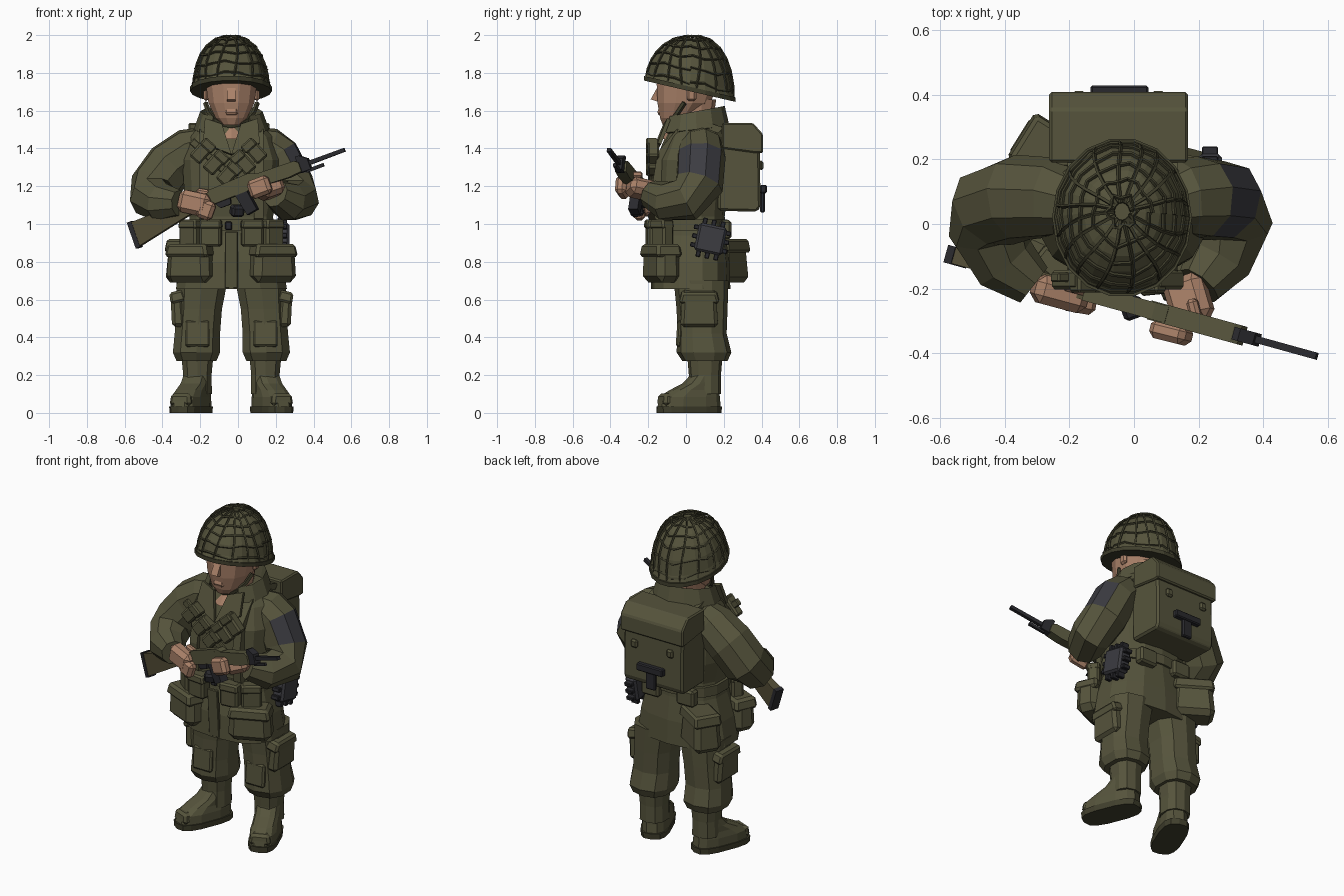
import bpy, bmesh, math
from mathutils import Vector, Matrix, Euler

if "Cube" in bpy.data.objects:
    bpy.data.objects.remove(bpy.data.objects["Cube"])

CX = -0.035  # body centre line


def material(name, r, g, b):
    m = bpy.data.materials.new(name)
    m.diffuse_color = (r, g, b, 1)
    m.use_nodes = True
    m.node_tree.nodes["Principled BSDF"].inputs["Base Color"].default_value = m.diffuse_color
    return m


OLIVE = material("olive cloth", 0.092, 0.088, 0.045)
NET = material("dark olive net", 0.052, 0.050, 0.026)
SKIN = material("skin", 0.40, 0.22, 0.14)
DARK = material("black metal", 0.022, 0.022, 0.026)
SLATE = material("slate patch", 0.045, 0.045, 0.053)
BROWN = material("olive brown wood", 0.085, 0.073, 0.036)


def mesh(name, verts, faces, mat, matrix=None, bevel=0):
    me = bpy.data.meshes.new(name)
    me.from_pydata([tuple(v) for v in verts], [], faces)
    bm = bmesh.new()
    bm.from_mesh(me)
    bmesh.ops.recalc_face_normals(bm, faces=bm.faces)
    if bevel:
        bmesh.ops.bevel(bm, geom=bm.edges[:], offset=bevel, segments=1, affect='EDGES')
    bm.to_mesh(me)
    bm.free()
    me.materials.append(mat)
    if matrix:
        me.transform(matrix)
    ob = bpy.data.objects.new(name, me)
    bpy.context.collection.objects.link(ob)
    return ob


def skin_rings(name, rings, mat, matrix=None, bevel=0):
    n, m = len(rings[0]), len(rings)
    verts = [v for r in rings for v in r]
    faces = [(i*n + j, i*n + (j+1) % n, (i+1)*n + (j+1) % n, (i+1)*n + j)
             for i in range(m-1) for j in range(n)]
    faces += [tuple(range(n)), tuple(range((m-1)*n, m*n))]
    return mesh(name, verts, faces, mat, matrix, bevel)


def loft(name, rings, mat, n=12, p=2.5, matrix=None):
    """Stacked rounded rings: (x, y, z, rx, ry)."""
    def pt(x, y, z, rx, ry, a):
        c, s = math.cos(a), math.sin(a)
        return (x + rx*math.copysign(abs(c)**(2/p), c), y + ry*math.copysign(abs(s)**(2/p), s), z)
    return skin_rings(name, [[pt(*r, (j+.5)*math.tau/n) for j in range(n)] for r in rings], mat, matrix)


def limb(name, pts, mat, n=9):
    """Tube along (x, y, z, radius) points."""
    P = [Vector(p[:3]) for p in pts]
    rings, u = [], None
    for i, c in enumerate(P):
        t = (P[min(i+1, len(P)-1)] - P[max(i-1, 0)]).normalized()
        if u is None:
            u = Vector((0, 1, 0)) if abs(t.y) < .8 else Vector((0, 0, 1))
        u = (u - t*u.dot(t)).normalized()
        w = t.cross(u)
        rings.append([c + pts[i][3]*(u*math.cos(j*math.tau/n) + w*math.sin(j*math.tau/n)) for j in range(n)])
    return skin_rings(name, rings, mat)


def box(name, c, size, mat, rot=(0, 0, 0), bevel=.012, top=1, matrix=None):
    x, y, z = (s/2 for s in size)
    rings = [[(-x*k, -y*k, h), (x*k, -y*k, h), (x*k, y*k, h), (-x*k, y*k, h)] for h, k in ((-z, 1), (z, top))]
    m = Matrix.Translation(c) @ Euler([math.radians(a) for a in rot]).to_matrix().to_4x4()
    return skin_rings(name, rings, mat, (matrix @ m) if matrix else m, bevel)


def prism(name, poly, x0, x1, mat, matrix=None, bevel=0):
    """(y, z) outline extruded along x."""
    return skin_rings(name, [[(x, y, z) for y, z in poly] for x in (x0, x1)], mat, matrix, bevel)


# Jacket, belt, neck and head
loft("jacket", [(CX, .025, .655, .30, .21), (CX, .025, .80, .275, .205), (CX, .03, .94, .235, .18),
                (CX, .03, 1.04, .225, .175), (CX, .025, 1.17, .255, .195), (CX, .03, 1.34, .265, .19),
                (CX, .05, 1.46, .225, .16), (CX, .05, 1.54, .15, .12)], OLIVE, 14)
loft("belt", [(CX, .03, .965, .245, .19), (CX, .03, 1.025, .245, .19)], OLIVE, 14)
box("buckle", (CX-.015, -.165, .99), (.035, .02, .045), DARK, bevel=.005)
box("jacket_placket", (CX, -.185, .81), (.07, .02, .3), OLIVE, (4, 0, 0), .004)
loft("neck", [(CX, .0, 1.45, .08, .13), (CX, .03, 1.52, .085, .11), (CX, .04, 1.66, .10, .12)], SKIN, 10)
loft("head", [(CX, -.065, 1.525, .05, .06), (CX, -.045, 1.56, .085, .095), (CX, -.01, 1.64, .125, .145),
              (CX, .005, 1.74, .14, .165), (CX, .01, 1.84, .135, .15)], SKIN, 12, 2.3)
prism("nose", [(-.14, 1.745), (-.187, 1.66), (-.14, 1.645)], CX-.022, CX+.022, SKIN)
box("mouth", (CX, -.132, 1.595), (.07, .035, .04), SKIN, (-20, 0, 0), .01)
for s in (-1, 1):
    box("ear", (CX+s*.135, .03, 1.69), (.025, .05, .08), SKIN)

# Raised collar, open at the front, and lapels
arc = [math.radians(a) for a in range(-55, 236, 29)]
ring = lambda rx, ry, z, dz: [(CX+rx*math.cos(a), .045+ry*math.sin(a), z+dz*math.sin(a)) for a in arc]
n = len(arc)
cv = ring(.145, .135, 1.49, .01) + ring(.165, .16, 1.595, .03) + ring(.2, .185, 1.50, .02)
collar = mesh("collar", cv, [(k*n+i, k*n+i+1, k*n+n+i+1, k*n+n+i) for k in range(2) for i in range(n-1)], OLIVE)
collar.modifiers.new("thickness", 'SOLIDIFY').thickness = .015
for s in (-1, 1):
    lv = [(CX+s*x, y, z) for x, y, z in ((.05, -.12, 1.53), (.14, -.10, 1.56), (.15, -.15, 1.43), (0, -.185, 1.37))]
    lapel = mesh("lapel", lv, [(0, 1, 2, 3)], OLIVE)
    lapel.modifiers.new("thickness", 'SOLIDIFY').thickness = .02


# Helmet shell with a tilted rim and a net over it
def dome(a, v, k=1.0):
    e = v*math.pi/2
    r = math.cos(e)**.85 * k * (1.07 if v < .02 else 1)
    x, y = .2*r*math.cos(a), .228*r*math.sin(a)
    base = 1.715 - .25*.23*math.sin(a)
    return Vector((CX+x-.002, .02+y + .02*v, base + (1.985*(1+(k-1)*.4)-base)*math.sin(e)))


levels = [0, .1, .28, .46, .64, .8, .93]
shell = [[dome(j*math.tau/18, v) for j in range(18)] for v in levels]
skin_rings("helmet", shell, OLIVE)
skin_rings("helmet_rim", [[dome(j*math.tau/18, 0, k) - Vector((0, 0, d)) for j in range(18)]
                          for k, d in ((1.01, -.012), (1.01, .012))], NET)
for j in range(16):
    a = (j+.35)*math.tau/16
    limb("net_strand", [(*dome(a + .12*math.sin(3*v+j), v, 1.015), .0065) for v in (.03, .15, .3, .45, .6, .78, .95)], NET, 4)
for i, v in enumerate((.08, .25, .42, .58, .75, .9)):
    limb("net_band", [(*dome(j*math.tau/18, v + .025*math.sin(j*2+i), 1.015), .0065) for j in range(19)], NET, 4)
limb("chin_strap", [(CX + .145*math.cos(t), .03-.125*math.sin(t), 1.72-.2*math.sin(t)**.8, .013)
                    for t in [i*math.pi/10 for i in range(1, 10)]], NET, 4)

# Arms with a patch on the left upper sleeve
limb("right_sleeve", [(-.16, .06, 1.43, .09), (-.25, .08, 1.39, .125), (-.36, .08, 1.31, .135), (-.44, .05, 1.20, .135),
                      (-.455, -.02, 1.14, .12), (-.40, -.12, 1.11, .105), (-.31, -.19, 1.11, .07)], OLIVE)
sleeve = limb("left_sleeve", [(.08, .06, 1.43, .09), (.15, .08, 1.40, .12), (.20, .08, 1.36, .13), (.275, .07, 1.21, .13),
                              (.31, 0, 1.13, .12), (.265, -.11, 1.12, .105), (.20, -.19, 1.16, .075)], OLIVE)
sleeve.data.materials.append(SLATE)
for f in sleeve.data.polygons:
    if 18 <= f.index < 27 and f.normal.x > .5:
        f.material_index = 1

# Hands
box("right_palm", (-.23, -.215, 1.11), (.17, .09, .12), SKIN, (0, 12, -15), .025)
box("right_fingers", (-.17, -.245, 1.075), (.09, .06, .1), SKIN, (0, 20, -10), .018)
box("right_thumb", (-.17, -.20, 1.165), (.1, .035, .035), SKIN, (0, 10, -15), .01)
box("left_palm", (.17, -.235, 1.185), (.13, .15, .09), SKIN, (-12, -18, 20), .025)
box("left_fingers", (.115, -.335, 1.195), (.12, .06, .1), SKIN, (0, -20, -14), .018)
box("left_thumb", (.19, -.28, 1.26), (.035, .1, .035), SKIN, (0, -15, 15), .01)

# Rifle, built along its own length axis
d = Vector((1.12, -.31, .42)).normalized()
side = Vector((0, 0, 1)).cross(d).normalized()
R = Matrix((d, side, d.cross(side))).transposed().to_4x4()
R = Matrix.Translation((-.55, -.10, .96)) @ R
flat = R @ Matrix.Rotation(math.radians(90), 4, 'Z')  # extrusion across the rifle
gun = lambda name, pts, w, mat: prism(name, [(-s, z) for s, z in pts], -w, w, mat,
                                      R @ Matrix.Rotation(math.radians(-90), 4, 'Z') @ Matrix.Scale(-1, 4, (0, 1, 0)))
gun("rifle_stock", [(.0, -.085), (.0, .05), (.3, .055), (.52, .055), (.52, -.01), (.33, -.02), (.25, -.035)], .025, BROWN)
gun("butt_plate", [(-.015, -.09), (-.015, .055), (.01, .055), (.01, -.09)], .028, DARK)
gun("receiver", [(.46, -.015), (.46, .065), (.7, .075), (.74, .06), (.74, -.01)], .027, OLIVE)
gun("handguard", [(.68, -.01), (.68, .06), (.96, .05), (.98, .035), (.98, -.015), (.9, -.022)], .03, OLIVE)
gun("magazine", [(.59, .0), (.66, .0), (.68, -.12), (.62, -.13)], .026, DARK)
gun("trigger_guard", [(.47, -.01), (.56, -.01), (.55, -.045), (.49, -.045)], .01, DARK)
gun("front_sight", [(.97, -.02), (.97, .07), (.99, .07), (1.03, .04), (1.03, -.02)], .02, DARK)
gun("barrel", [(.95, .003), (.95, .027), (1.235, .024), (1.235, .004)], .011, DARK)
gun("gas_tube", [(1.0, -.03), (1.0, -.012), (1.1, -.012), (1.1, -.03)], .008, DARK)
box("belt_grenade", (-.005, -.26, 1.07), (.07, .06, .06), DARK, (15, 0, 20), .012)

# Trousers, thigh pockets and boots
for s in (-1, 1):
    X = lambda o: CX + s*o
    loft("trouser_leg", [(X(.185), .10, .275, .11, .12), (X(.185), .095, .32, .13, .145), (X(.18), .085, .42, .125, .13),
                         (X(.17), .085, .55, .125, .135), (X(.155), .08, .70, .14, .145)], OLIVE, 10)
    box("thigh_pocket", (X(.285), .07, .54), (.07, .2, .17), OLIVE, (0, s*4, 0), .018, .9)
    box("thigh_pocket_flap", (X(.287), .07, .615), (.085, .215, .06), OLIVE, (0, s*14, 0), .012, .85)
    box("knee_patch", (X(.18), -.035, .42), (.13, .03, .14), OLIVE, (-4, 0, 0), .01)
    loft("boot_shaft", [(X(.18), .10, .1, .08, .085), (X(.18), .10, .2, .078, .085), (X(.18), .10, .32, .09, .095)], OLIVE, 10)
    F = Matrix.Translation((X(.18), .10, 0)) @ Matrix.Rotation(s*math.radians(22), 4, 'Z')
    loft("boot_sole", [(0, -.09, 0, .082, .178), (0, -.09, .035, .085, .18)], NET, 14, 3, F)
    loft("boot_foot", [(0, -.09, .035, .08, .172), (0, -.088, .085, .079, .165), (0, -.06, .12, .072, .135),
                       (0, -.02, .155, .072, .1), (0, 0, .20, .07, .075)], OLIVE, 12, 2.8, F)
    box("boot_toe_cap", (0, -.215, .07), (.125, .08, .065), OLIVE, (0, 0, 0), .015, .85, F)

    # Belt pouches and big jacket pockets
    for o, y, r in ((.11, -.175, 6), (.215, -.125, 38)):
        box("belt_pouch", (X(o), y, .945), (.115, .07, .13), OLIVE, (0, 0, s*r), .012)
        box("belt_pouch_flap", (X(o), y-.003, 1.0), (.122, .08, .05), OLIVE, (0, 0, s*r), .01, .92)
    box("hip_pocket", (X(.215), -.13, .785), (.25, .14, .19), OLIVE, (0, 0, s*24), .035, .92)
    box("hip_pocket_flap", (X(.215), -.133, .86), (.25, .15, .07), OLIVE, (0, 0, s*24), .015, .88)

    # Shoulder straps and rear belt pouch
    path = [(.2, 1.51), (.08, 1.55), (-.05, 1.50), (-.15, 1.38), (-.18, 1.2), (-.165, 1.03)]
    inner = [(y*.8+.01, z-.03) for y, z in reversed(path)]
    prism("shoulder_strap", path + inner, X(.12), X(.17), OLIVE)
    box("rear_belt_pouch", (X(.12), .21, .97), (.12, .06, .1), OLIVE, (0, 0, 0), .012)

# Diagonal bandolier pouches on the chest
for x, z, r in ((-.19, 1.385, 42), (-.12, 1.325, 42), (-.05, 1.265, 42), (.09, 1.385, -42), (.03, 1.325, -42)):
    box("bandolier_pouch", (x, -.172, z), (.075, .06, .125), OLIVE, (0, r, 0), .01)
    box("bandolier_flap", (x+.0008*r, -.182, z+.03), (.08, .06, .05), OLIVE, (0, r, 0), .008)
box("bandolier_strap", (-.09, -.165, 1.3), (.42, .03, .04), OLIVE, (0, 42, 0), .005)

# Backpack with lid, studs and a folded tool
prism("backpack", [(.17, 1.07), (.375, 1.065), (.395, 1.09), (.39, 1.42), (.17, 1.42)], -.25, .155, OLIVE, bevel=.012)
prism("backpack_lid", [(.19, 1.40), (.19, 1.535), (.355, 1.535), (.408, 1.475), (.408, 1.375), (.37, 1.375)],
      -.262, .167, OLIVE, bevel=.008)
for x in (-.17, .075):
    box("lid_stud", (x, .398, 1.31), (.045, .025, .05), OLIVE, bevel=.01)
box("tool_handle", (-.045, .41, 1.185), (.18, .035, .045), DARK, bevel=.006)
box("tool_shaft", (-.045, .405, 1.115), (.065, .025, .11), DARK, bevel=.006)

# Rear hip bag and its flap
box("rear_bag", (-.25, .21, .80), (.25, .17, .22), OLIVE, (0, 0, -32), .03, .85)
box("rear_bag_flap", (-.25, .213, .885), (.24, .17, .07), OLIVE, (0, 0, -32), .012, .9)

# Dark case on the left hip with edge tabs
C = Matrix.Translation((.235, .13, .92)) @ Matrix.Rotation(math.radians(-12), 4, 'X')
box("hip_case", (0, 0, 0), (.075, .15, .15), SLATE, bevel=.012, matrix=C)
for t in (-.048, 0, .048):
    for e in (-.085, .085):
        box("case_tab", (0, t, e), (.05, .025, .04), DARK, bevel=.004, matrix=C)
        box("case_tab", (0, e, t), (.05, .03, .025), DARK, bevel=.004, matrix=C)
